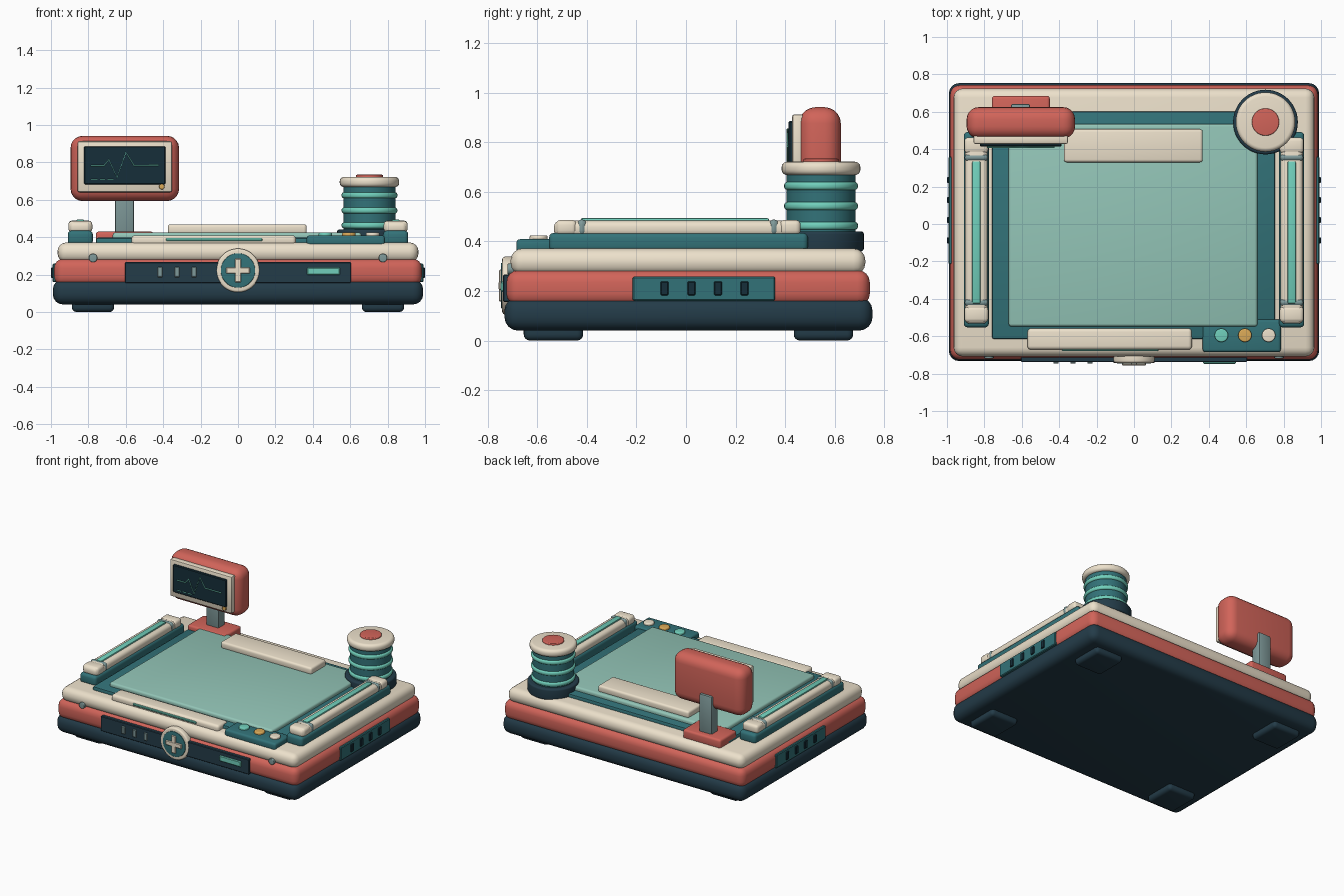
import bpy, bmesh
from math import radians
from mathutils import Matrix, Vector

if "Cube" in bpy.data.objects:
    bpy.data.objects.remove(bpy.data.objects["Cube"])


def mat(name, r, g, b):
    m = bpy.data.materials.new(name)
    m.diffuse_color = [(c / 255) ** 2.2 for c in (r, g, b)] + [1]
    m.use_nodes = True
    m.node_tree.nodes["Principled BSDF"].inputs["Base Color"].default_value = m.diffuse_color
    return m


NAVY = mat("navy", 40, 62, 74)
DARK = mat("dark", 28, 50, 60)
RED = mat("coral", 208, 100, 90)
CREAM = mat("cream", 236, 224, 202)
TEAL = mat("teal", 54, 114, 120)
CYAN = mat("aqua", 112, 206, 186)
GREEN = mat("mattress_green", 146, 196, 182)
GREY = mat("steel", 126, 152, 152)
GOLD = mat("amber", 218, 168, 88)


def finish(bm, name, m):
    me = bpy.data.meshes.new(name)
    bm.to_mesh(me)
    bm.free()
    ob = bpy.data.objects.new(name, me)
    bpy.context.collection.objects.link(ob)
    me.materials.append(m)
    bpy.ops.object.select_all(action='DESELECT')
    ob.select_set(True)
    bpy.context.view_layer.objects.active = ob
    bpy.ops.object.shade_smooth_by_angle(angle=radians(35))
    return ob


def box(name, x, y, z, m, bevel=0.0, seg=4):
    """Rounded box from (min, max) pairs on each axis."""
    bm = bmesh.new()
    bmesh.ops.create_cube(bm, size=1)
    for v in bm.verts:
        v.co = Vector([(a + b) / 2 + c * (b - a) for (a, b), c in zip((x, y, z), v.co)])
    if bevel:
        bmesh.ops.bevel(bm, geom=bm.edges[:], offset=bevel, segments=seg,
                        profile=0.5, affect='EDGES', clamp_overlap=True)
    return finish(bm, name, m)


def disc(name, c, r, lo, hi, m, bevel=0.0, axis='Z', n=40):
    """Cylinder between lo and hi on its axis; c holds the other two coordinates."""
    bm = bmesh.new()
    bmesh.ops.create_cone(bm, cap_ends=True, segments=n, radius1=r, radius2=r, depth=hi - lo)
    if bevel:
        rims = [e for e in bm.edges if e.calc_face_angle(0) > 1]
        bmesh.ops.bevel(bm, geom=rims, offset=bevel, segments=4, profile=0.5, affect='EDGES')
    mid = (lo + hi) / 2
    if axis == 'Z':
        bm.transform(Matrix.Translation((c[0], c[1], mid)))
    else:
        bm.transform(Matrix.Translation((c[0], mid, c[1])) @ Matrix.Rotation(radians(90), 4, 'X'))
    return finish(bm, name, m)


def wire(name, pts, y, m, depth=0.004):
    cu = bpy.data.curves.new(name, 'CURVE')
    cu.dimensions = '3D'
    cu.bevel_depth = depth
    cu.bevel_resolution = 1
    cu.use_fill_caps = True
    s = cu.splines.new('POLY')
    s.points.add(len(pts) - 1)
    for p, (x, z) in zip(s.points, pts):
        p.co = (x, y, z, 1)
    cu.materials.append(m)
    bpy.context.collection.objects.link(bpy.data.objects.new(name, cu))


def around(c, h):
    return (c - h, c + h)


# stacked base layers
box("base_lower", (-.99, .99), (-.733, .753), (.04, .175), NAVY, .055)
box("base_middle", (-.983, .983), (-.725, .742), (.14, .285), RED, .05)
box("base_upper", (-.965, .965), (-.708, .724), (.265, .372), CREAM, .048)

# feet
for x in (-.775, .775):
    for y in (-.535, .555):
        box("foot", around(x, .113), around(y, .12), (0, .07), NAVY, .025)

# bed, mattress, pillow
box("bed_frame", (-.76, .755), (-.615, .602), (.35, .397), TEAL, .012, 2)
box("mattress", (-.67, .66), (-.548, .535), (.38, .425), GREEN, .015, 3)
box("pillow", (-.375, .367), (.33, .507), (.415, .469), CREAM, .015, 3)

# side rails and side vents
for s in (-1, 1):
    x = .843 * s
    box("rail_base", around(x, .067), (-.553, .492), (.36, .435), TEAL, .02, 3)
    box("rail_channel", around(x, .06), (-.533, .46), (.42, .484), CREAM, .025)
    box("rail_light", around(x, .022), (-.425, .335), (.46, .494), CYAN, .006, 2)
    for y in (-.42, .355):
        box("rail_clamp", around(x, .063), around(y, .02), (.425, .489), GREY, .02, 3)
    for y in (-.483, .42):
        box("rail_end_cap", around(x, .064), around(y, .043), (.425, .487), CREAM, .02, 3)
    box("side_panel", around(.965 * s, .027), (-.215, .36), (.16, .258), TEAL, .005, 1)
    for y in (-.087, .022, .129, .236):
        box("side_vent", around(.98 * s, .02), around(y, .016), (.182, .239), DARK, .004, 1)

# front handle
box("front_handle", (-.57, .31), (-.672, -.557), (.355, .41), CREAM, .02)
box("handle_light", (-.385, .13), (-.68, -.66), (.379, .395), CYAN, .004, 1)

# control panel with buttons
box("control_panel", (.367, .785), (-.685, -.51), (.355, .409), TEAL, .015, 3)
for x, m in ((.467, CYAN), (.593, GOLD), (.72, CREAM)):
    disc("control_button", (x, -.595), .036, .39, .425, m, .007)

# front panel, slits, indicator, screws
box("front_panel", (-.605, .605), (-.738, -.69), (.155, .266), NAVY, .004, 1)
for x in (-.417, -.326, -.235):
    box("front_slit", around(x, .014), (-.747, -.72), (.185, .241), GREY, .004, 1)
box("front_indicator", (.37, .545), (-.748, -.72), (.197, .238), CYAN, .005, 1)
for x in (-.775, .775):
    disc("front_screw", (x, .289), .023, -.72, -.68, GREY, .005, 'Y', 20)

# round medical plus badge
C = (0, .222)
disc("badge_ring", C, .117, -.742, -.69, CREAM, .012, 'Y', 48)
disc("badge_face", C, .092, -.747, -.72, TEAL, .003, 'Y', 48)
box("plus_horizontal", (-.064, .064), (-.756, -.735), around(.222, .017), CREAM, .004, 1)
box("plus_vertical", (-.017, .017), (-.7555, -.735), around(.222, .064), CREAM, .004, 1)

# monitor
box("monitor_base", (-.76, -.45), (.49, .685), (.36, .43), RED, .015, 3)
box("monitor_post", (-.658, -.556), (.565, .642), (.41, .705), GREY, .01, 2)
box("monitor_body", (-.895, -.315), (.457, .625), (.593, .942), RED, .065, 5)
box("monitor_bezel", (-.858, -.353), (.428, .475), (.64, .913), CREAM, .01, 2)
box("monitor_screen", (-.823, -.388), (.414, .44), (.683, .886), DARK, .005, 1)
disc("monitor_lamp", (-.407, .67), .015, .415, .44, GOLD, .004, 'Y', 20)
wire("pulse_trace", [(-.786, .782), (-.717, .782), (-.69, .815), (-.647, .718),
                     (-.599, .853), (-.556, .784), (-.424, .784)], .41, CYAN)
for a, b in ((-.786, -.752), (-.738, -.712), (-.698, -.665)):
    wire("screen_dash", [(a, .708), (b, .708)], .411, CYAN, .003)

# ribbed canister
T = (.703, .545)
disc("canister_base", T, .173, .36, .441, NAVY, .012, n=48)
disc("canister_body", T, .139, .42, .69, TEAL, n=48)
for z in (.463, .543, .624):
    disc("canister_ring", T, .149, z - .016, z + .016, CYAN, .013, n=48)
disc("canister_cap", T, .159, .668, .722, CREAM, .022, n=48)
disc("canister_button", T, .073, .7, .734, RED, .006, n=40)
